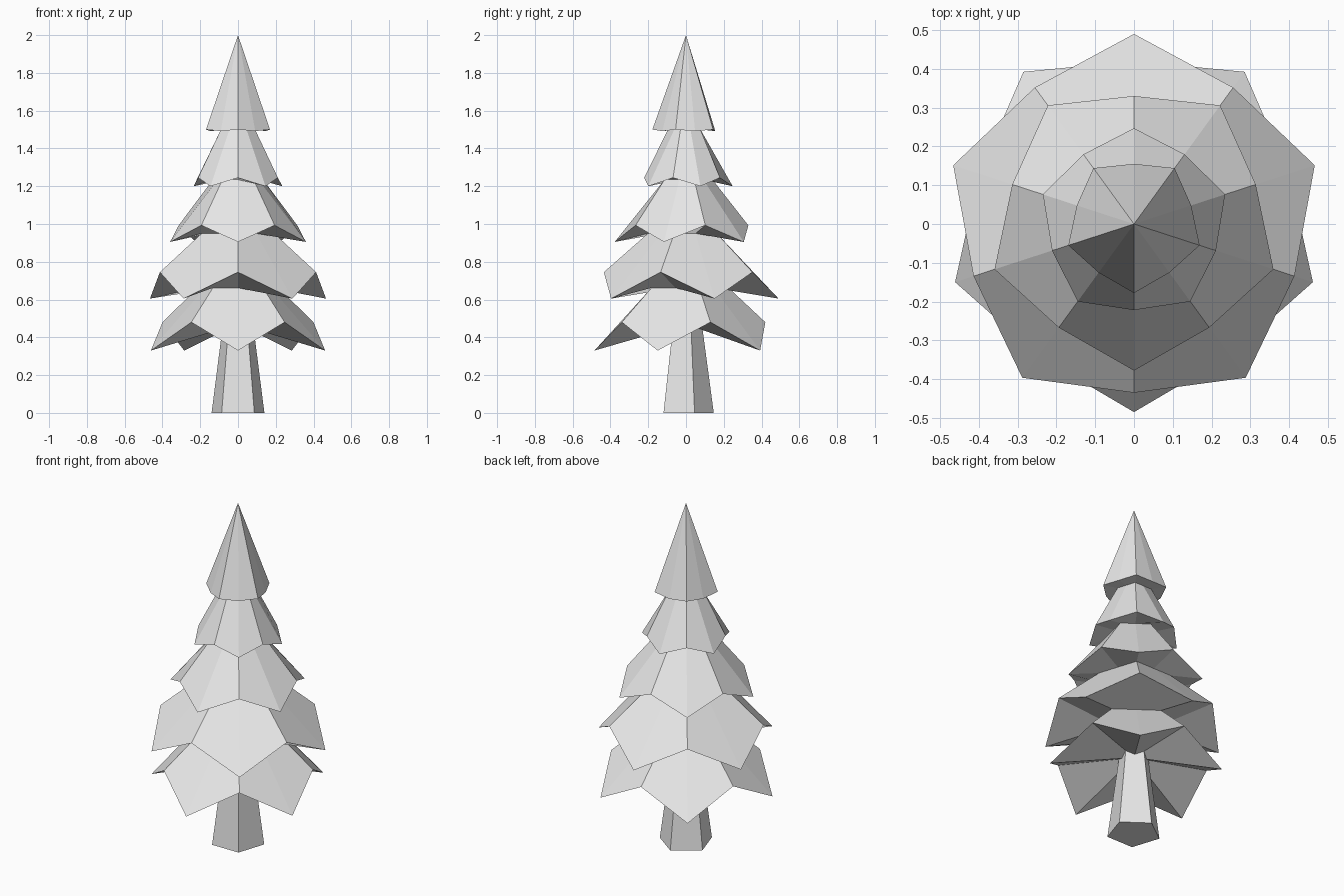
import bpy
import bmesh
from math import pi, sin, cos

cube = bpy.data.objects.get("Cube")
if cube:
    bpy.data.objects.remove(cube, do_unlink=True)

SIDES = 5
STEP = 2 * pi / SIDES
BACK, FRONT = pi / 2, -pi / 2   # start angles of the two alternating corner sets


def make_material(name, colour):
    mat = bpy.data.materials.new(name)
    mat.use_nodes = True
    mat.diffuse_color = colour
    mat.node_tree.nodes["Principled BSDF"].inputs["Base Color"].default_value = colour
    return mat


def finish(bm, name, mat):
    bmesh.ops.recalc_face_normals(bm, faces=bm.faces[:])
    mesh = bpy.data.meshes.new(name)
    bm.to_mesh(mesh)
    bm.free()
    mesh.materials.append(mat)
    obj = bpy.data.objects.new(name, mesh)
    bpy.context.collection.objects.link(obj)
    return obj


def polar(r, angle, z):
    return (r * cos(angle), r * sin(angle), z)


def star_ring(bm, start, corner, middle):
    """Ring alternating between corners and side middles, each (radius, z)."""
    ring = []
    for i in range(2 * SIDES):
        r, z = middle if i % 2 else corner
        ring.append(bm.verts.new(polar(r, start + i * STEP / 2, z)))
    # Always begin at the back so neighbouring rings line up
    return ring if start == BACK else ring[SIDES:] + ring[:SIDES]


def bridge(bm, a, b):
    n = len(a)
    for i in range(n):
        j = (i + 1) % n
        bm.faces.new((a[i], a[j], b[j], b[i]))


def fan(bm, ring, z):
    tip = bm.verts.new((0, 0, z))
    for i in range(len(ring)):
        bm.faces.new((ring[i], ring[(i + 1) % len(ring)], tip))


grey = make_material("light_grey", (0.8, 0.8, 0.8, 1))

# Trunk: tapered five-sided post
bm = bmesh.new()
rings = [[bm.verts.new(polar(r, BACK + i * STEP, z)) for i in range(SIDES)]
         for r, z in ((0.147, 0), (0.08, 0.5))]
bridge(bm, *rings)
for ring in rings:
    bm.faces.new(ring)
finish(bm, "trunk", grey)

# Foliage: stacked pyramids with drooping tips, turned half a step each tier
# start angle, skirt corner, skirt drooping tip, neck corner radius, neck height
tiers = [
    (BACK, (0.42, 0.48), (0.485, 0.33), 0.226, 0.662),
    (FRONT, (0.435, 0.745), (0.49, 0.605), 0.202, 0.95),
    (BACK, (0.33, 0.993), (0.378, 0.905), 0.14, 1.235),
    (FRONT, (0.222, 1.245), (0.247, 1.2), 0.095, 1.5),
]
bm = bmesh.new()
neck = None
for start, corner, droop, neck_r, neck_z in tiers:
    skirt = star_ring(bm, start, corner, droop)
    if neck:
        bridge(bm, neck, skirt)
    else:
        fan(bm, skirt, 0.47)
    neck = star_ring(bm, start, (neck_r, neck_z), (neck_r * cos(STEP / 2), neck_z))
    bridge(bm, skirt, neck)

# Pointed crown
crown = star_ring(bm, FRONT, (0.178, 1.5), (0.155, 1.492))
bridge(bm, neck, crown)
fan(bm, crown, 2)
finish(bm, "foliage", grey)
